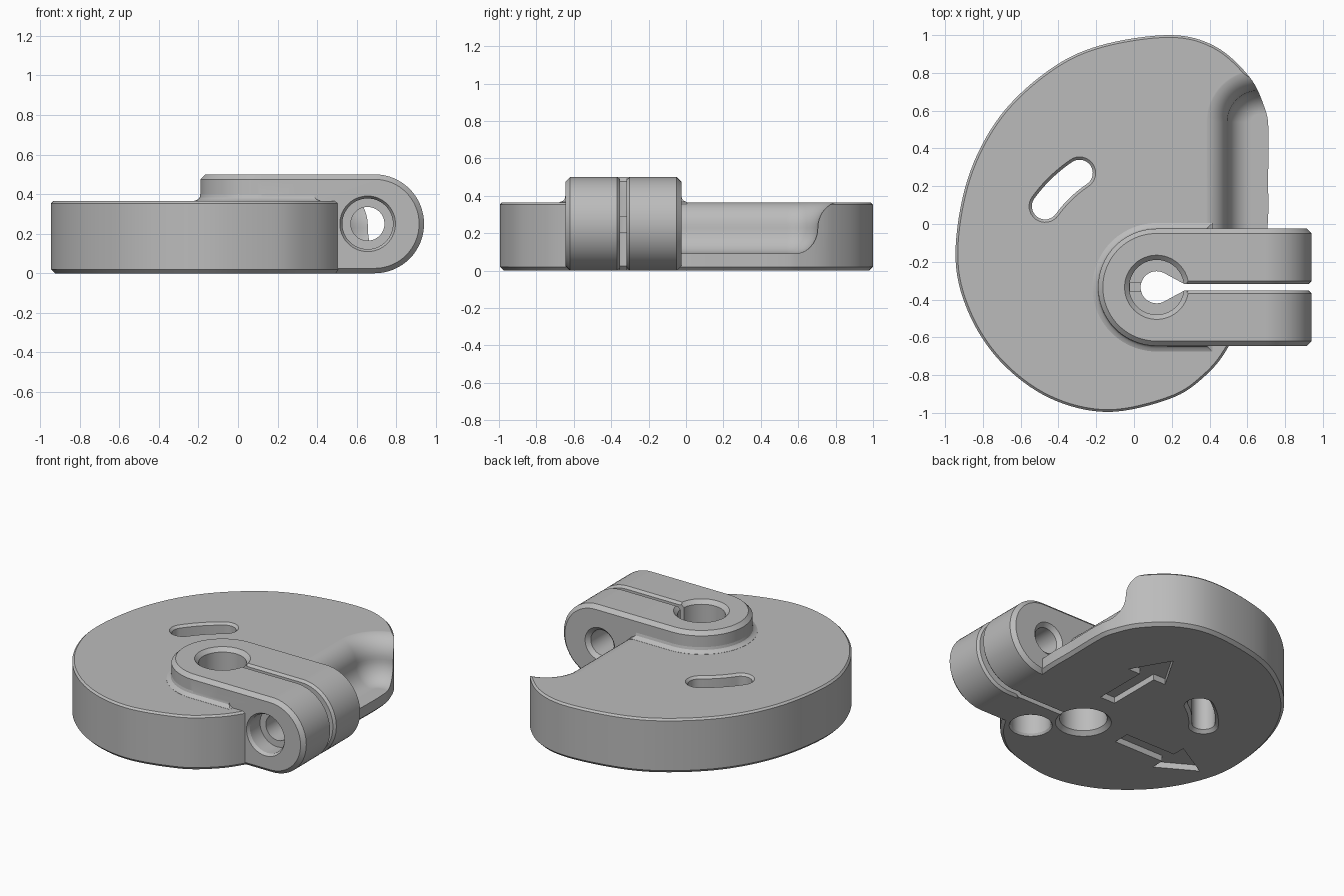
import bpy, bmesh
from math import sin, cos, pi, radians
from mathutils import Vector

if "Cube" in bpy.data.objects:
    bpy.data.objects.remove(bpy.data.objects["Cube"])

grey = bpy.data.materials.new("plain grey")
grey.use_nodes = True
grey.diffuse_color = (0.5, 0.5, 0.5, 1)
grey.node_tree.nodes["Principled BSDF"].inputs["Base Color"].default_value = (0.5, 0.5, 0.5, 1)

HX, HY = 0.12, -0.335      # shaft hole centre
BX, BZ = 0.655, 0.25       # clamp bolt axis
TOP, HIGH = 0.365, 0.5     # disc and clamp heights


def loft(name, rings):
    """Closed solid through rings of equal point count."""
    bm = bmesh.new()
    loops = [[bm.verts.new(p) for p in ring] for ring in rings]
    n = len(loops[0])
    for a, b in zip(loops, loops[1:]):
        for i in range(n):
            j = (i + 1) % n
            bm.faces.new((a[i], a[j], b[j], b[i]))
    bm.faces.new(loops[0])
    bm.faces.new(loops[-1])
    bmesh.ops.recalc_face_normals(bm, faces=bm.faces)
    mesh = bpy.data.meshes.new(name)
    bm.to_mesh(mesh)
    bm.free()
    mesh.materials.append(grey)
    obj = bpy.data.objects.new(name, mesh)
    bpy.context.collection.objects.link(obj)
    return obj


def grow(outline, d):
    """Offset a counter-clockwise outline outward by d with mitred corners."""
    pts = [Vector(p) for p in outline]
    out = []
    for i, p in enumerate(pts):
        a = (p - pts[i - 1]).normalized()
        b = (pts[(i + 1) % len(pts)] - p).normalized()
        na, nb = Vector((a.y, -a.x)), Vector((b.y, -b.x))
        out.append(p + (na + nb) * d / (1 + na.dot(nb)))
    return out


def prism(name, outline, layers, axis="z"):
    """Loft an outline through (offset, height) layers along z or y."""
    def place(p, h):
        return (p[0], p[1], h) if axis == "z" else (p[0], h, p[1])
    return loft(name, [[place(p, h) for p in grow(outline, d)] for d, h in layers])


def arc(cx, cy, r, a0, a1, n):
    angles = [radians(a0 + (a1 - a0) * i / n) for i in range(n + 1)]
    return [(cx + r * cos(a), cy + r * sin(a)) for a in angles]


def lathe(name, cx, cy, profile, axis="z"):
    """Round cutter from (radius, height) pairs."""
    base = arc(cx, cy, 1, 0, 360, 64)[:-1]
    rings = []
    for r, h in profile:
        ring = [(cx + (x - cx) * r, cy + (y - cy) * r) for x, y in base]
        rings.append([(x, y, h) if axis == "z" else (x, h, y) for x, y in ring])
    return loft(name, rings)


def box(name, x0, x1, y0, y1, z0, z1):
    return prism(name, [(x0, y0), (x1, y0), (x1, y1), (x0, y1)], [(0, z0), (0, z1)])


def combine(target, tool, operation):
    mod = target.modifiers.new(tool.name, "BOOLEAN")
    mod.operation, mod.solver, mod.object = operation, "EXACT", tool
    bpy.context.view_layer.objects.active = target
    bpy.ops.object.modifier_apply(modifier=mod.name)
    bpy.data.objects.remove(tool)


def spline(pts, steps):
    """Smooth closed curve through the points."""
    out, n = [], len(pts)
    for i in range(n):
        a, b, c, d = (Vector(pts[(i + k) % n]) for k in (-1, 0, 1, 2))
        for s in range(steps):
            t = s / steps
            out.append(0.5 * (2 * b + (c - a) * t + (2 * a - 5 * b + 4 * c - d) * t ** 2
                              + (3 * b - a - 3 * c + d) * t ** 3))
    return out


# Cam-shaped disc with chamfered rims
cam = spline([(0.705, -0.03), (0.71, 0.25), (0.712, 0.5), (0.69, 0.62), (0.61, 0.78),
              (0.43, 0.94), (0.19, 1.0), (-0.18, 0.945), (-0.45, 0.815), (-0.71, 0.57),
              (-0.88, 0.24), (-0.945, -0.16), (-0.88, -0.46), (-0.71, -0.725),
              (-0.45, -0.92), (-0.14, -0.995), (0.19, -0.925), (0.37, -0.81),
              (0.5, -0.65), (0.64, -0.35)], 8)
body = prism("clamp_disc", cam, [(-0.02, 0), (0, 0.02), (0, TOP - 0.012), (-0.012, TOP)])

# Scooped side notch with an S-shaped wall
steps = [radians(90 * i / 10) for i in range(11)]
wall = [(0.125 * sin(t), 0.09 + 0.138 * (1 - cos(t))) for t in steps]
wall += [(0.25 - 0.125 * cos(t), 0.228 + 0.138 * sin(t)) for t in steps[1:]]
wall.append((0.25, 0.6))
rings = []
for d, z in wall:
    corner = arc(0.66, 0.54, 0.04 + d, 180, 90, 16)
    path = [(1.3, -0.2), (0.62 - d, -0.2)] + corner + [(1.3, 0.58 + d)]
    rings.append([(x, y, z) for x, y in path])
combine(body, loft("notch", rings), "DIFFERENCE")

# Round boss of the clamp, with a small fillet where it meets the disc
boss = arc(HX, HY, 0.31, 90, 270, 40) + [(0.3, HY - 0.31), (0.3, HY + 0.31)]
combine(body, prism("boss", boss, [(0, 0.1), (0, HIGH - 0.025), (-0.025, HIGH)]), "UNION")
foot = arc(HX, HY, 0.305, 90, 270, 40) + [(0.38, HY - 0.305), (0.38, HY + 0.305)]
fillet = [(0.035, 0.3), (0.035, TOP + 0.001), (0.018, TOP + 0.008), (0.009, TOP + 0.018), (0.005, TOP + 0.035)]
combine(body, prism("fillet", foot, fillet), "UNION")

# Two clamp arms with rounded ends, all edges chamfered
arm = [(0.2, 0)] + arc(0.69, 0.25, 0.25, -90, 90, 32) + [(0.2, HIGH)]
for side in (-1, 1):
    near, far = HY + side * 0.018, HY + side * 0.31
    edge = side * 0.025
    layers = [(-0.015, near), (0, near + side * 0.015), (0, far - edge), (-0.025, far)]
    combine(body, prism("arm", arm, layers, "y"), "UNION")

# Slot between the arms and the teardrop shaft hole with two wider bores
combine(body, box("slot", 0.2, 1.2, HY - 0.018, HY + 0.018, -0.1, 0.6), "DIFFERENCE")
drop = arc(HX, HY, 0.085, 60, 300, 32) + [(0.28, HY - 0.01), (0.28, HY + 0.01)]
combine(body, prism("teardrop", drop, [(0, 0.1), (0, 0.45)]), "DIFFERENCE")
combine(body, lathe("top_bore", HX, HY, [(0.145, 0.32), (0.145, 0.475), (0.18, 0.51)]), "DIFFERENCE")
combine(body, lathe("low_bore", HX, HY, [(0.18, -0.01), (0.145, 0.025), (0.145, 0.2)]), "DIFFERENCE")
combine(body, box("key", -0.022, 0.06, HY - 0.022, HY + 0.022, 0.29, 0.4), "DIFFERENCE")

# Bolt hole with a counterbore at the front and a chamfer at the back
back = HY + 0.31
combine(body, lathe("bolt", BX, BZ, [(0.15, -0.66), (0.128, -0.625), (0.128, -0.52), (0.085, -0.519),
                                     (0.085, back - 0.025), (0.115, back + 0.005),
                                     (0.115, back + 0.02)], "y"), "DIFFERENCE")

# Curved through slot, centred on the shaft hole
reach, half = 0.73, 0.07


def polar(r, deg):
    return HX + r * cos(radians(deg)), HY + r * sin(radians(deg))


kidney = arc(HX, HY, reach + half, 124, 144, 10)
kidney += arc(*polar(reach, 144), half, 144, 324, 16)[1:-1]
kidney += arc(HX, HY, reach - half, 144, 124, 10)
kidney += arc(*polar(reach, 124), half, -56, 124, 16)[1:-1]
combine(body, prism("kidney", kidney, [(0.03, -0.01), (0, 0.02), (0, TOP - 0.015),
                                       (0.025, TOP + 0.01)]), "DIFFERENCE")

# Blind round pocket underneath
combine(body, lathe("pocket", 0.34, -0.57, [(0.137, -0.01), (0.122, 0.015), (0.122, 0.2)]), "DIFFERENCE")

# Two recessed arrows underneath, pointing back and to the right side
half_arrow = [(0.3, 0.055), (0.67, 0.055), (0.67, 0.145), (0.92, 0)]
shape = half_arrow + [(u, -v) for u, v in half_arrow[2::-1]]
for quarter in (1, 2):
    c, s = cos(quarter * pi / 2), sin(quarter * pi / 2)
    shift = 0.06 if quarter == 1 else 0
    pts = [(HX + shift + u * c - v * s, HY + u * s + v * c) for u, v in shape][::-1]
    combine(body, prism("arrow", pts, [(0, -0.05), (0, 0.04)]), "DIFFERENCE")

# Smooth curved walls, crisp edges
for obj in bpy.context.selected_objects:
    obj.select_set(False)
body.select_set(True)
bpy.context.view_layer.objects.active = body
bpy.ops.object.shade_smooth_by_angle(angle=radians(28))
weighted = body.modifiers.new("weighted_normals", "WEIGHTED_NORMAL")
weighted.keep_sharp = True
